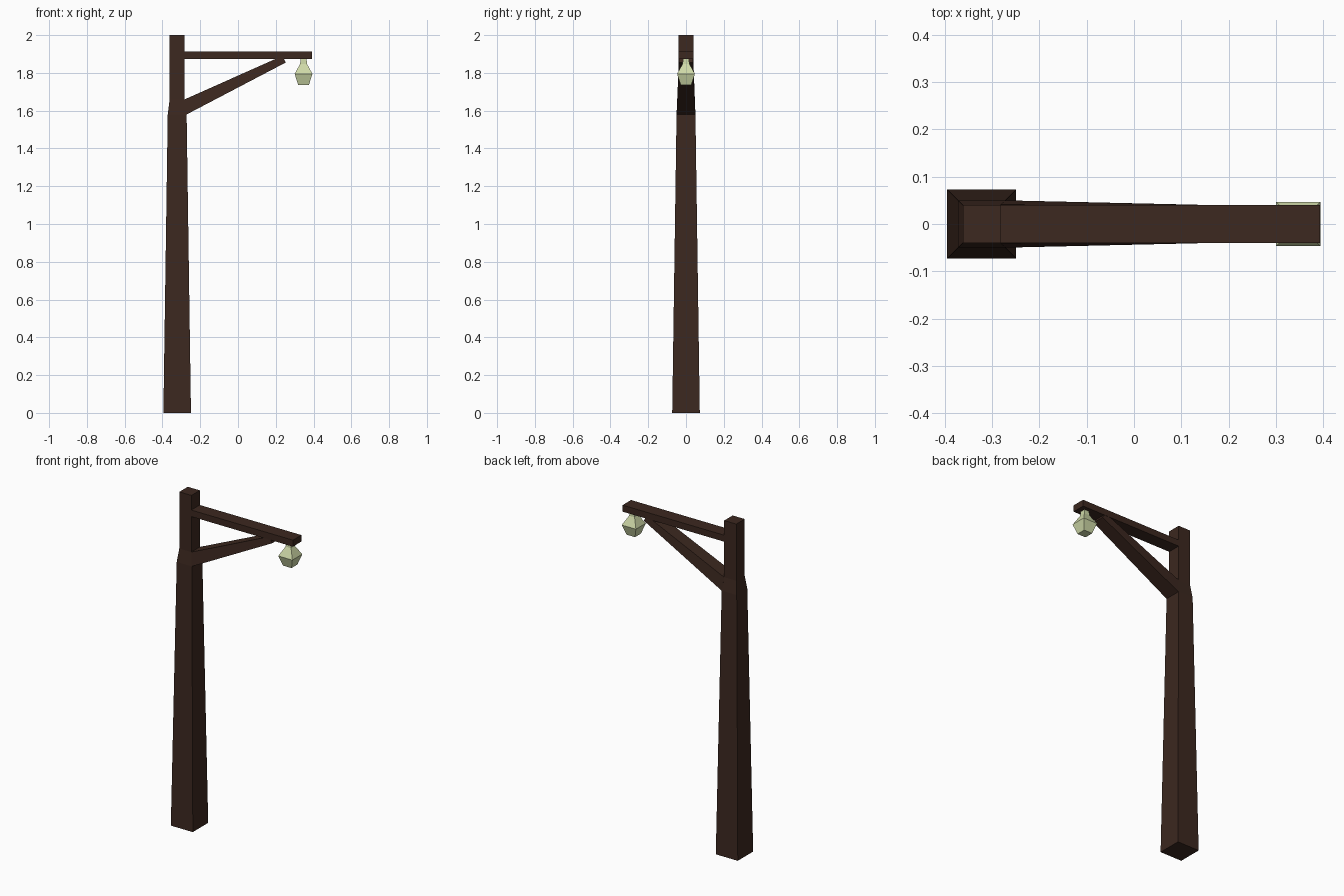
import bpy, bmesh

if "Cube" in bpy.data.objects:
    bpy.data.objects.remove(bpy.data.objects["Cube"])


def material(name, rgb):
    m = bpy.data.materials.new(name)
    m.diffuse_color = (*rgb, 1)
    m.use_nodes = True
    m.node_tree.nodes["Principled BSDF"].inputs["Base Color"].default_value = m.diffuse_color
    return m


def loft(name, rings, mat):
    """Bridge a list of four-point rings and cap both ends."""
    bm = bmesh.new()
    loops = [[bm.verts.new(p) for p in ring] for ring in rings]
    for a, b in zip(loops, loops[1:]):
        for i in range(4):
            j = (i + 1) % 4
            bm.faces.new((a[i], a[j], b[j], b[i]))
    bm.faces.new(loops[0][::-1])
    bm.faces.new(loops[-1])
    bmesh.ops.recalc_face_normals(bm, faces=bm.faces)
    mesh = bpy.data.meshes.new(name)
    bm.to_mesh(mesh)
    bm.free()
    mesh.materials.append(mat)
    obj = bpy.data.objects.new(name, mesh)
    bpy.context.collection.objects.link(obj)
    return obj


def square(cx, h, z):
    return [(cx - h, -h, z), (cx + h, -h, z), (cx + h, h, z), (cx - h, h, z)]


def cross(low, high):
    """Upright ring from (x, z, half depth) at its lower and upper edge."""
    (x0, z0, h0), (x1, z1, h1) = low, high
    return [(x0, -h0, z0), (x0, h0, z0), (x1, h1, z1), (x1, -h1, z1)]


wood = material("dark_wood", (0.045, 0.021, 0.014))
glass = material("pale_glass", (0.62, 0.69, 0.39))
POST_X, LAMP_X = -0.322, 0.347

# Tapered post with a narrower straight top
loft("post", [square(POST_X, h, z) for h, z in
              [(0.073, 0), (0.050, 1.58), (0.040, 1.66), (0.040, 2.0)]], wood)

# Horizontal arm
loft("arm", [cross((x, 1.873, 0.04), (x, 1.912, 0.04)) for x in (-0.283, 0.393)], wood)

# Diagonal brace growing out of the post's sloped band
loft("brace", [cross((-0.272, 1.58, 0.05), (-0.282, 1.66, 0.041)),
               cross((0.253, 1.855, 0.038), (0.235, 1.89, 0.038))], wood)

# Hanging four-sided lamp
loft("lamp", [square(LAMP_X, h, z) for h, z in
              [(0.028, 1.735), (0.047, 1.795), (0.018, 1.848), (0.016, 1.875)]], glass)
